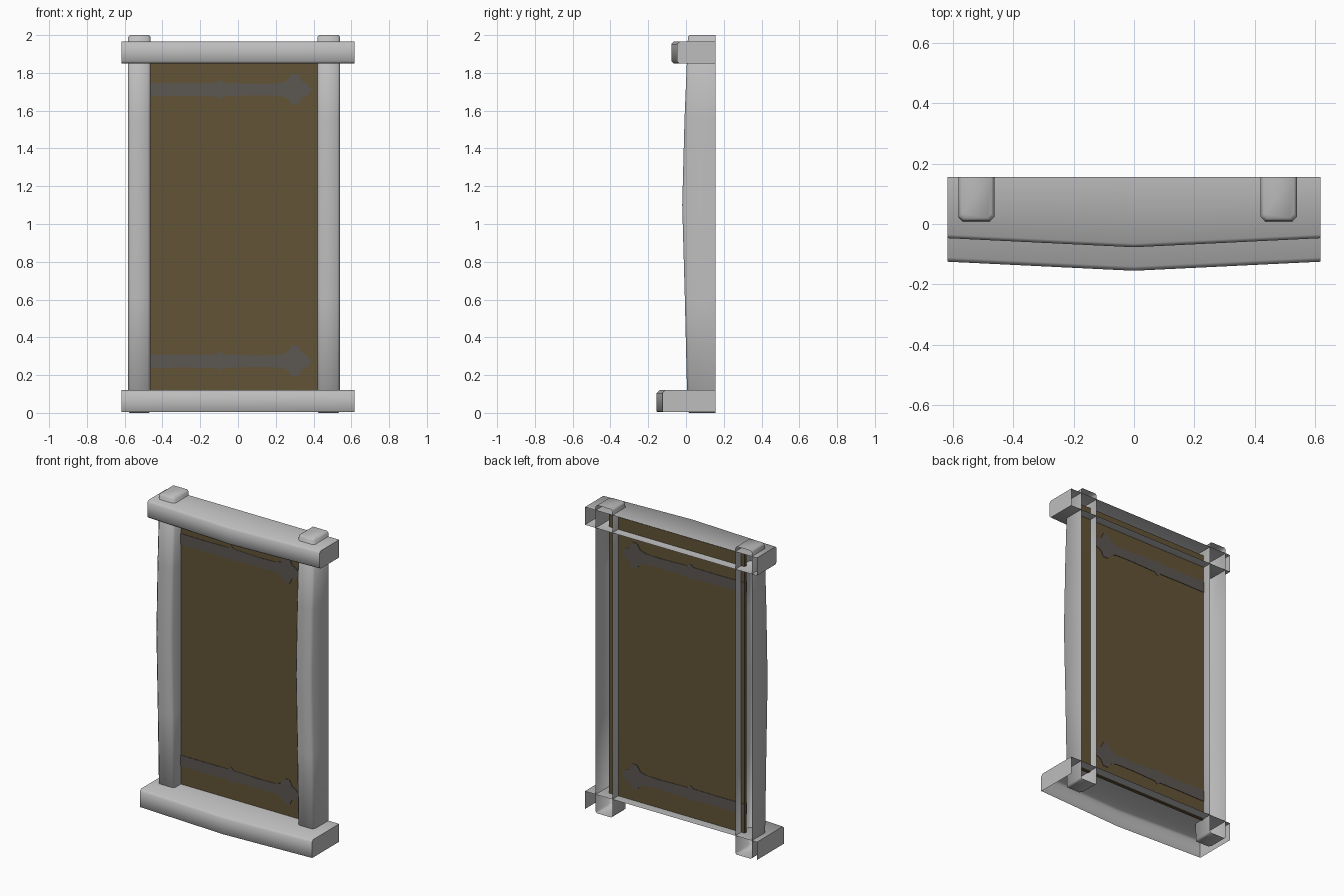
import bpy, bmesh, math

if "Cube" in bpy.data.objects:
    bpy.data.objects.remove(bpy.data.objects["Cube"])

BACK = 0.155  # open rear plane of the frame


def material(name, rgb):
    m = bpy.data.materials.new(name)
    m.diffuse_color = (*rgb, 1.0)
    m.use_nodes = True
    m.node_tree.nodes["Principled BSDF"].inputs["Base Color"].default_value = m.diffuse_color
    return m


STONE = material("pale_stone", (0.515, 0.515, 0.515))
WOOD = material("brown_wood", (0.127, 0.087, 0.037))
IRON = material("grey_iron", (0.107, 0.095, 0.084))


def make_object(name, bm, mat, smooth=False):
    bmesh.ops.recalc_face_normals(bm, faces=bm.faces[:])
    mesh = bpy.data.meshes.new(name)
    bm.to_mesh(mesh)
    bm.free()
    mesh.materials.append(mat)
    ob = bpy.data.objects.new(name, mesh)
    bpy.context.collection.objects.link(ob)
    if smooth:
        bpy.ops.object.select_all(action='DESELECT')
        ob.select_set(True)
        bpy.context.view_layer.objects.active = ob
        bpy.ops.object.shade_smooth_by_angle(angle=math.radians(50))
    return ob


def loft(name, rings, mat, skip=()):
    """Join open profiles into a shell with closed ends; the back stays open."""
    bm = bmesh.new()
    rows = [[bm.verts.new(p) for p in ring] for ring in rings]
    for a, b in zip(rows, rows[1:]):
        for i in range(len(a) - 1):
            if i not in skip:
                bm.faces.new((a[i], a[i + 1], b[i + 1], b[i]))
    bm.faces.new(rows[0])
    bm.faces.new(rows[-1])
    return make_object(name, bm, mat, smooth=True)


# Posts: bowed forward in the middle, chamfered front corners and tops
def post_ring(x0, x1, z, front, inset):
    x0, x1, front, b = x0 + inset, x1 - inset, front + inset, 0.014
    return [(x0, BACK, z), (x0, front + b, z), (x0 + b, front, z),
            (x1 - b, front, z), (x1, front + b, z), (x1, BACK, z)]


stations = [(0.0, 0.01, 0.008), (0.008, 0.008, 0), (0.6, -0.006, 0), (1.1, -0.02, 0),
            (1.55, -0.008, 0), (1.99, 0.01, 0), (2.0, 0.01, 0.01)]
for name, x0, x1 in (("left_post", -0.582, -0.463), ("right_post", 0.42, 0.54)):
    loft(name, [post_ring(x0, x1, *s) for s in stations], STONE)


# Lintel and sill: front face comes to a shallow point at the centre
def beam_ring(x, front, z0, z1, b0, b1):
    return [(x, BACK, z0), (x, front + b0, z0), (x, front, z0 + b0),
            (x, front, z1 - b1), (x, front + b1, z1), (x, BACK, z1)]


def beam(name, z0, z1, end, mid, b0, b1, skip=()):
    rings = [beam_ring(x, f, z0, z1, b0, b1)
             for x, f in ((-0.618, end), (0, mid), (0.618, end))]
    loft(name, rings, STONE, skip)


beam("lintel", 1.85, 1.965, -0.047, -0.077, 0.012, 0.012)
beam("sill", 0.004, 0.12, -0.125, -0.155, 0.004, 0.014, skip=(0,))

# Door panel
bm = bmesh.new()
bmesh.ops.create_cube(bm, size=1)
for v in bm.verts:
    v.co = (v.co.x * 0.976, 0.085 + v.co.y * 0.02, 1.0225 + v.co.z * 1.815)
make_object("door_panel", bm, WOOD)

# Strap hinges with a flared tip, on both faces of the door
HALF = [(-0.488, 0.038), (-0.28, 0.036), (-0.12, 0.038), (-0.1, 0.055), (-0.08, 0.038),
        (0.1, 0.032), (0.22, 0.035), (0.26, 0.048), (0.285, 0.085), (0.32, 0.085),
        (0.338, 0.045), (0.37, 0.03)]


def hinge(name, z, side, flip):
    outline = HALF + [(0.39, 0.0)] + [(x, -h * 0.9) for x, h in reversed(HALF)]
    bm = bmesh.new()
    y = 0.085 + side * 0.0095
    face = bm.faces.new([bm.verts.new((x, y, z + flip * h)) for x, h in outline])
    out = bmesh.ops.extrude_face_region(bm, geom=[face])
    for v in out["geom"]:
        if isinstance(v, bmesh.types.BMVert):
            v.co.y += side * 0.0035
    make_object(name, bm, IRON)


for label, side in (("front", -1), ("back", 1)):
    hinge("upper_hinge_" + label, 1.71, side, 1)
    hinge("lower_hinge_" + label, 0.272, side, 1)
